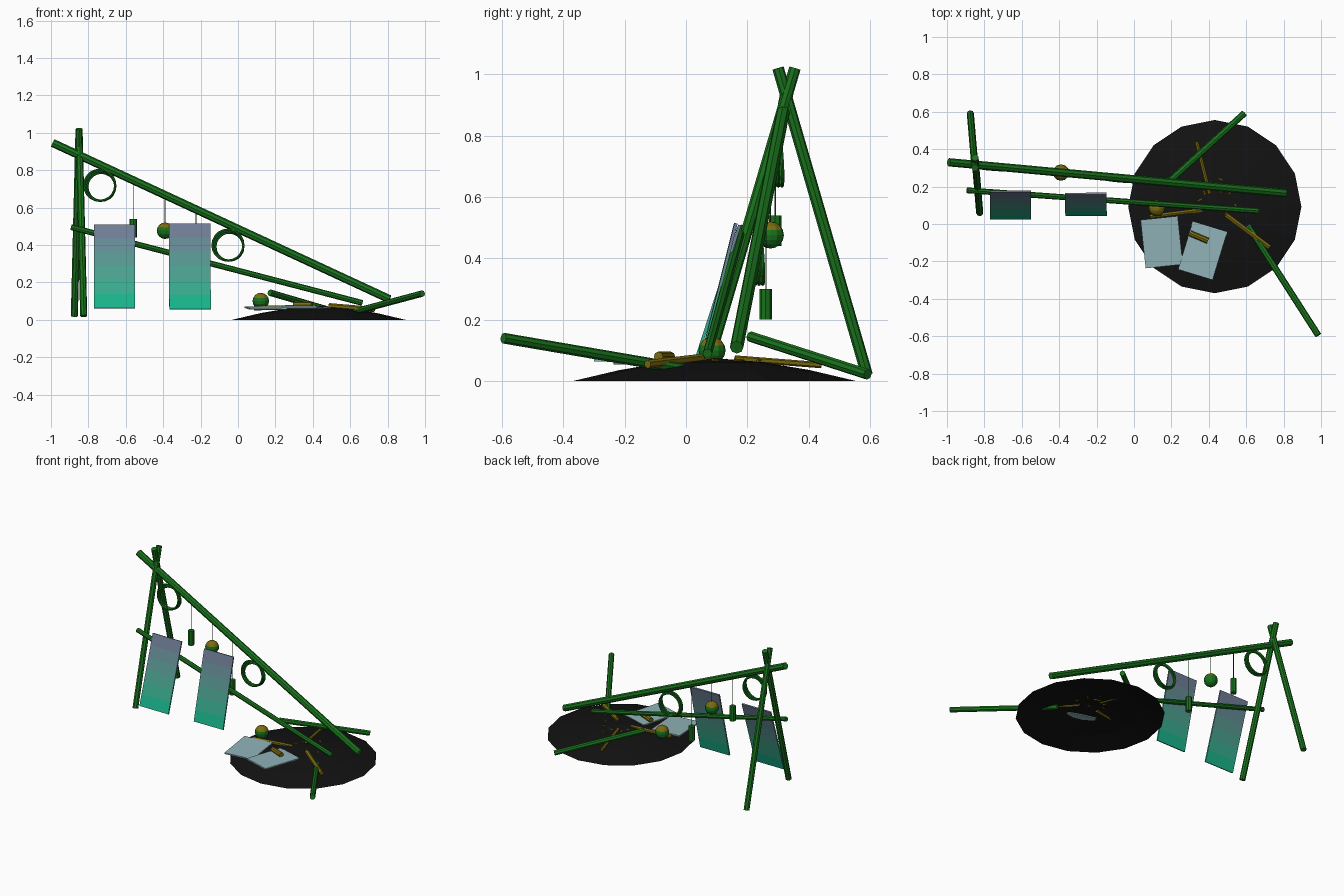
import bpy, math, random
from mathutils import Vector

if "Cube" in bpy.data.objects:
    bpy.data.objects.remove(bpy.data.objects["Cube"])
random.seed(4)


def mat(name, c):
    m = bpy.data.materials.new(name)
    m.diffuse_color = (*c, 1)
    m.use_nodes = True
    m.node_tree.nodes["Principled BSDF"].inputs["Base Color"].default_value = m.diffuse_color
    return m


GREEN = mat("pole_green", (0.01, 0.17, 0.012))
OCHRE = mat("ochre", (0.2, 0.15, 0.005))
BLACK = mat("ash_black", (0.006, 0.006, 0.006))
PALE = mat("pale_teal", (0.28, 0.45, 0.48))
ROWS = 6
TEAL = [mat(f"teal_{i}", (0.01 + 0.03 * i, 0.46 - 0.05 * i, 0.26 + 0.01 * i)) for i in range(ROWS)]


def finish(name, *mats):
    o = bpy.context.object
    o.name = name
    for m in mats:
        o.data.materials.append(m)
    return o


def rod(name, a, b, r, m=GREEN, sides=8):
    a, b = Vector(a), Vector(b)
    d = b - a
    bpy.ops.mesh.primitive_cylinder_add(vertices=sides, radius=r, depth=d.length, location=(a + b) / 2,
                                        rotation=d.to_track_quat('Z', 'Y').to_euler())
    return finish(name, m)


def panel(name, loc, size, rot, mats):
    # thin slab cut into rows along its length so the colour can grade
    w, t, h = size
    n = len(mats)
    verts, faces, idx = [], [], []
    for i in range(n + 1):
        z = -h / 2 + h * i / n
        verts += [(-w/2, -t/2, z), (w/2, -t/2, z), (w/2, t/2, z), (-w/2, t/2, z)]
    for i in range(n):
        for k in range(4):
            j = (k + 1) % 4
            faces.append((4*i + k, 4*i + j, 4*i + 4 + j, 4*i + 4 + k))
            idx.append(i)
    faces += [(3, 2, 1, 0), tuple(4 * n + k for k in range(4))]
    idx += [0, n - 1]
    me = bpy.data.meshes.new(name)
    me.from_pydata(verts, [], faces)
    for m in mats:
        me.materials.append(m)
    for p, i in zip(me.polygons, idx):
        p.material_index = i
    o = bpy.data.objects.new(name, me)
    o.location = loc
    o.rotation_euler = [math.radians(a) for a in rot]
    bpy.context.collection.objects.link(o)


def gourd(name, loc, r):
    bpy.ops.mesh.primitive_uv_sphere_add(segments=12, ring_count=8, radius=r, location=loc)
    o = finish(name, GREEN, OCHRE)
    for p in o.data.polygons:
        p.material_index = int(p.center.z > r * 0.3)


def ridge(x):
    # point on the ridge pole at x
    t = (x + 0.99) / 1.8
    return Vector((x, 0.33 - 0.165 * t, 0.945 - 0.835 * t))


# Frame poles
rod("ridge_pole", ridge(-0.99), ridge(0.81), 0.022)
rod("back_leg", (-0.85, 0.30, 1.02), (-0.875, 0.59, 0.02), 0.019)
rod("front_leg", (-0.85, 0.355, 1.02), (-0.825, 0.06, 0.02), 0.019)
rod("lower_pole", (-0.892, 0.18, 0.495), (0.665, 0.07, 0.09), 0.0155)

# Fallen poles
rod("fallen_pole_front", (0.61, -0.01, 0.04), (0.985, -0.595, 0.14), 0.0175)
rod("fallen_pole_back", (0.17, 0.21, 0.145), (0.59, 0.592, 0.022), 0.0175)

# Ash mound: open, low dome
prof = [(0.463, 0.0), (0.31, 0.036), (0.155, 0.062)]
mv = [(r * math.cos(k * math.pi / 8), r * math.sin(k * math.pi / 8), z) for r, z in prof for k in range(16)]
mv.append((0, 0, 0.075))
mf = [(16*i + k, 16*i + (k+1) % 16, 16*i + 16 + (k+1) % 16, 16*i + 16 + k) for i in range(2) for k in range(16)]
mf += [(32 + k, 32 + (k + 1) % 16, 48) for k in range(16)]
me = bpy.data.meshes.new("ash_mound")
me.from_pydata(mv, [], mf)
me.materials.append(BLACK)
mound = bpy.data.objects.new("ash_mound", me)
mound.location = (0.432, 0.093, 0)
bpy.context.collection.objects.link(mound)

# Leaning panels
panel("leaning_panel_left", (-0.66, 0.1025, 0.285), (0.22, 0.01, 0.47), (-18, 0, 0), TEAL)
panel("leaning_panel_right", (-0.257, 0.105, 0.285), (0.222, 0.01, 0.473), (-14, 0, 0.5), TEAL)

# Panels lying on the mound
panel("flat_panel_left", (0.148, -0.097, 0.063), (0.2, 0.009, 0.26), (-88, 0, 6), [PALE])
panel("flat_panel_right", (0.367, -0.143, 0.066), (0.193, 0.009, 0.268), (-91, 0, -17), [PALE])

# Coils hung from the ridge
for n, (x, z) in enumerate([(-0.735, 0.715), (-0.05, 0.395)]):
    for i in range(3):
        bpy.ops.mesh.primitive_torus_add(
            major_segments=20, minor_segments=6, major_radius=0.083 - 0.004 * i, minor_radius=0.006,
            location=(x + 0.004 * (i - 1), ridge(x).y - 0.006 + 0.008 * (i - 1), z - 0.004 * (i - 1)),
            rotation=(math.radians(90 + 3 * (i - 1)), 0, math.radians(4 * (i - 1))))
        finish(f"coil_{n}_{i}", GREEN)

# Hanging strings, canisters and gourd
for n, (x, top) in enumerate([(-0.56, 0.54), (-0.39, 0.51), (-0.225, 0.30)]):
    p = ridge(x)
    rod(f"string_{n}", p, (x, p.y, top), 0.002, GREEN, 5)
    if n == 1:
        gourd("hanging_gourd", (x, p.y, 0.476), 0.044)
    else:
        rod(f"hanging_canister_{n}", (x, p.y, top - 0.1), (x, p.y, top), 0.02)

# Loose things on the mound
gourd("fallen_gourd", (0.122, 0.085, 0.1), 0.044)
rod("fallen_canister", (0.3, -0.05, 0.08), (0.395, -0.09, 0.08), 0.016, OCHRE)
rod("stick_right", (0.49, 0.05, 0.075), (0.725, -0.125, 0.055), 0.014, OCHRE, 6)
rod("stick_back", (0.335, 0.44, 0.052), (0.405, 0.16, 0.074), 0.01, OCHRE, 6)
rod("stick_left", (0.085, 0.04, 0.062), (0.365, 0.075, 0.068), 0.012, OCHRE, 6)

# Small splinters poking from the ash
for i in range(9):
    a = random.uniform(0, 2 * math.pi)
    r = random.uniform(0.05, 0.15)
    c = Vector((0.43 + r * math.cos(a), 0.14 + r * math.sin(a) * 0.7, 0.067))
    d = Vector((math.cos(2 * a), math.sin(2 * a), 0.1)) * 0.012
    rod(f"splinter_{i}", c - d, c + d, 0.005, OCHRE, 5)
